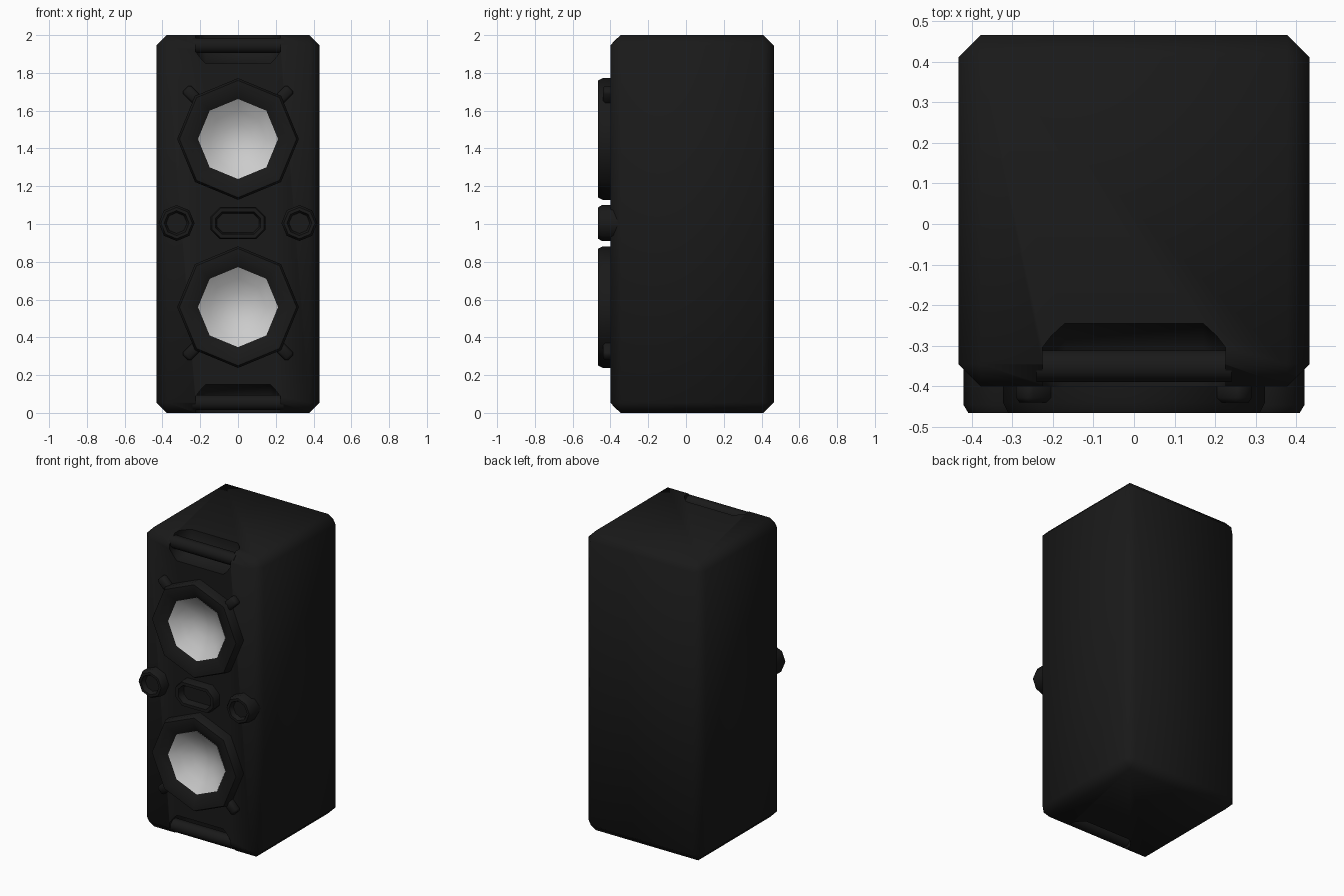
import bpy, bmesh
from math import cos, sin, pi, radians
from mathutils import Matrix

if "Cube" in bpy.data.objects:
    bpy.data.objects.remove(bpy.data.objects["Cube"])

black = bpy.data.materials.new("matte_black")
black.diffuse_color = (0.01, 0.01, 0.01, 1)
black.use_nodes = True
black.node_tree.nodes["Principled BSDF"].inputs["Base Color"].default_value = black.diffuse_color


def finish(name, bm, mat=black, angle=50):
    bmesh.ops.remove_doubles(bm, verts=bm.verts, dist=1e-5)
    bmesh.ops.recalc_face_normals(bm, faces=bm.faces)
    me = bpy.data.meshes.new(name)
    bm.to_mesh(me)
    bm.free()
    ob = bpy.data.objects.new(name, me)
    bpy.context.collection.objects.link(ob)
    if mat:
        me.materials.append(mat)
    smooth(me, angle)
    return ob


def smooth(me, angle):
    for p in me.polygons:
        p.use_smooth = True
    me.set_sharp_from_angle(angle=radians(angle))


def turned(name, profile, loc, axis='Y', closed=False, phase=0, stretch=0, mat=black):
    """Eight-sided turned part; profile is (radius, position along axis)."""
    bm = bmesh.new()
    rings = []
    for r, t in profile:
        ring = []
        for i in range(8):
            a = phase + i * pi / 4
            u, v = r * cos(a), r * sin(a)
            if r > 0 and stretch:
                u += stretch if u > 0 else -stretch
            co = (u, t, v) if axis == 'Y' else (t, u, v)
            ring.append(bm.verts.new([c + l for c, l in zip(co, loc)]))
        rings.append(ring)
    for k in range(len(rings) if closed else len(rings) - 1):
        a, b = rings[k], rings[(k + 1) % len(rings)]
        for i in range(8):
            j = (i + 1) % 8
            bm.faces.new((a[i], a[j], b[j], b[i]))
    bmesh.ops.dissolve_degenerate(bm, edges=bm.edges, dist=1e-5)
    return finish(name, bm, mat)


def block(name, size, loc, bevel, rot=0):
    bm = bmesh.new()
    bmesh.ops.create_cube(bm, size=1, matrix=Matrix.Diagonal((*size, 1)))
    bmesh.ops.bevel(bm, geom=bm.edges[:], offset=bevel, segments=1, affect='EDGES', profile=0.5)
    bmesh.ops.transform(bm, verts=bm.verts,
                        matrix=Matrix.Translation(loc) @ Matrix.Rotation(rot, 4, 'Y'))
    return finish(name, bm)


# cabinet with chamfered edges
cabinet = block("cabinet", (0.865, 0.865, 2), (0, 0.0325, 1), 0.055)
cutters = []

# grip bars with scooped recesses at the top and bottom front edges
for label, edge, s in (("top", 2, -1), ("bottom", 0, 1)):
    scoop = [(0, -.225), (.07, -.225), (.125, -.17), (.125, .17), (.07, .225), (0, .225)]
    cutters.append(turned(label + "_scoop", scoop, (0, -.36, edge + s * .035), 'X', phase=pi / 8))
    bar = [(0, -.24), (.042, -.24), (.042, .24), (0, .24)]
    turned(label + "_grip_bar", bar, (0, -.35, edge + s * .055), 'X', phase=pi / 8)

# speaker drivers: ring, pale concave cone, corner clips
for label, z, s in (("upper", 1.45, 1), ("lower", 0.56, -1)):
    cutters.append(turned(label + "_hole", [(0, -.31), (.2, -.31), (.2, -.5), (0, -.5)], (0, 0, z)))
    turned(label + "_ring", [(.322, -.36), (.322, -.44), (.31, -.465), (.27, -.465),
                             (.21, -.432), (.21, -.36)], (0, 0, z), closed=True)
    turned(label + "_cone", [(0, -.345), (.08, -.36), (.15, -.39), (.212, -.435), (.212, -.3), (0, -.3)],
           (0, 0, z), mat=None)
    for x in (-1, 1):
        block(label + "_clip", (.12, .06, .06), (x * .235, -.41, z + s * .225), .012, -x * s * pi / 4)

# knobs with dished faces
for x in (-.325, .325):
    turned("knob", [(0, -.34), (.095, -.34), (.095, -.445), (.083, -.465), (.066, -.465),
                    (.055, -.435), (0, -.435)], (x, 0, 1.005))

# central elongated port
turned("port", [(0, -.36), (.092, -.36), (.092, -.44), (.085, -.46), (.064, -.46),
                (.054, -.415), (0, -.415)], (0, 0, 1.005), phase=pi / 8, stretch=.06)

# cut the recesses out of the cabinet
for c in cutters:
    m = cabinet.modifiers.new("cut", 'BOOLEAN')
    m.operation, m.solver, m.object = 'DIFFERENCE', 'EXACT', c
dg = bpy.context.evaluated_depsgraph_get()
result = bpy.data.meshes.new_from_object(cabinet.evaluated_get(dg))
cabinet.modifiers.clear()
cabinet.data = result
smooth(result, 50)
for c in cutters:
    bpy.data.objects.remove(c)
